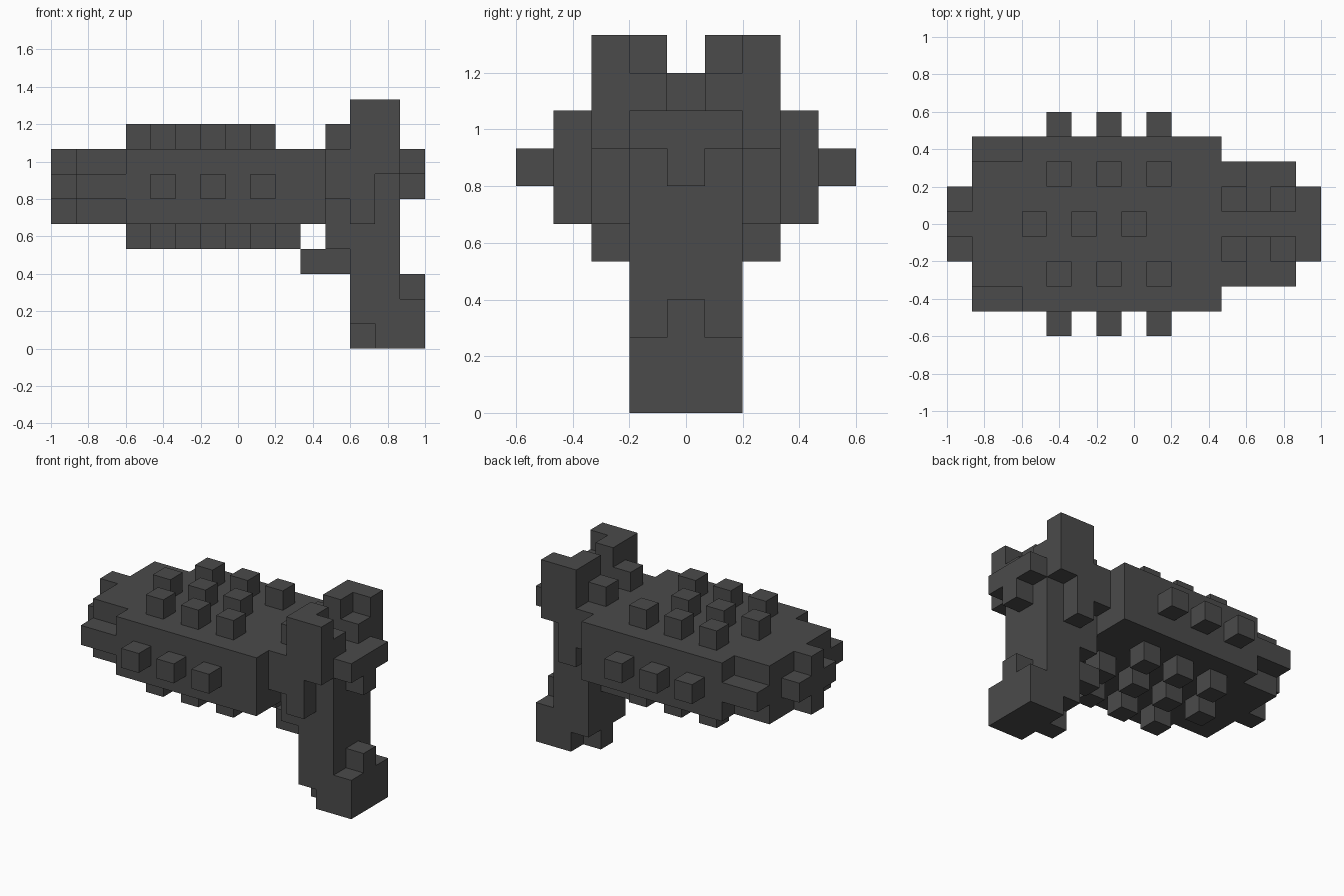
import bpy
import bmesh
from mathutils import Matrix, Vector

old = bpy.data.objects.get("Cube")
if old:
    bpy.data.objects.remove(old, do_unlink=True)

U = 2 / 15  # edge of one block

steel = bpy.data.materials.new("dark grey")
steel.diffuse_color = (0.07, 0.07, 0.07, 1)
steel.use_nodes = True
bsdf = steel.node_tree.nodes["Principled BSDF"]
bsdf.inputs["Base Color"].default_value = (0.07, 0.07, 0.07, 1)
bsdf.inputs["Roughness"].default_value = 0.8


def part(name, *boxes):
    """One object from boxes (x0, x1, y0, y1, z0, z1) in block units; x runs 0-15, y is centred."""
    bm = bmesh.new()
    for x0, x1, y0, y1, z0, z1 in boxes:
        mid = Vector(((x0 + x1) / 2 - 7.5, (y0 + y1) / 2, (z0 + z1) / 2)) * U
        size = Vector((x1 - x0, y1 - y0, z1 - z0)) * U
        bmesh.ops.create_cube(bm, size=1, matrix=Matrix.Translation(mid) @ Matrix.Diagonal(size.to_4d()))
    mesh = bpy.data.meshes.new(name)
    bm.to_mesh(mesh)
    bm.free()
    mesh.materials.append(steel)
    ob = bpy.data.objects.new(name, mesh)
    bpy.context.collection.objects.link(ob)
    return ob


def both(*boxes):
    """Add the mirror image of each box across y = 0."""
    return [*boxes, *[(a, b, -d, -c, e, f) for a, b, c, d, e, f in boxes]]


# Body and stepped nose
part("body", (3, 11, -3.5, 3.5, 5, 8))
part("nose", (1, 3, -2.5, 2.5, 5, 8))
part("nose_side_ridges", *both((1, 3, 2.5, 3.5, 6, 7)))
part("nose_tip", (0, 1, -0.5, 0.5, 5, 8), *both((0, 1, 0.5, 1.5, 6, 7)))

# Studs on the top, underside and flanks
part("top_studs",
     *[(i, i + 1, -0.5, 0.5, 8, 9) for i in (3, 5, 7)],
     *both(*[(i, i + 1, 1.5, 2.5, 8, 9) for i in (4, 6, 8)]))
part("bottom_studs",
     *[(i, i + 1, -0.5, 0.5, 4, 5) for i in (3, 5, 7, 9)],
     *both(*[(i, i + 1, 1.5, 2.5, 4, 5) for i in (4, 6, 8)]))
part("side_studs", *both(*[(i, i + 1, 3.5, 4.5, 6, 7) for i in (4, 6, 8)]))

# Collar joining the body to the grip
part("collar", (11, 12, -1.5, 1.5, 4, 8),
     *both((11, 12, 0.5, 1.5, 8, 9), (11, 12, 1.5, 2.5, 6, 8)))

# L-shaped horns with side cheeks
part("horns", *both((12, 13, 1.5, 2.5, 5, 10), (13, 14, 1.5, 2.5, 7, 10),
                    (12, 13, 0.5, 1.5, 8, 10), (13, 14, 0.5, 1.5, 8, 9)))
part("rear_catch", (14, 15, -1.5, 1.5, 7, 8), (14, 15, -0.5, 0.5, 6, 7))

# Grip, trigger and heel
part("grip", (12, 14, -1.5, 1.5, 1, 8))
part("trigger", (10, 12, -0.5, 0.5, 3, 4))
part("grip_foot", (12, 13, -0.5, 0.5, 0, 1), (13, 14, -1.5, 1.5, 0, 1))
part("grip_heel", (14, 15, -1.5, 1.5, 0, 2), (14, 15, -0.5, 0.5, 2, 3))
